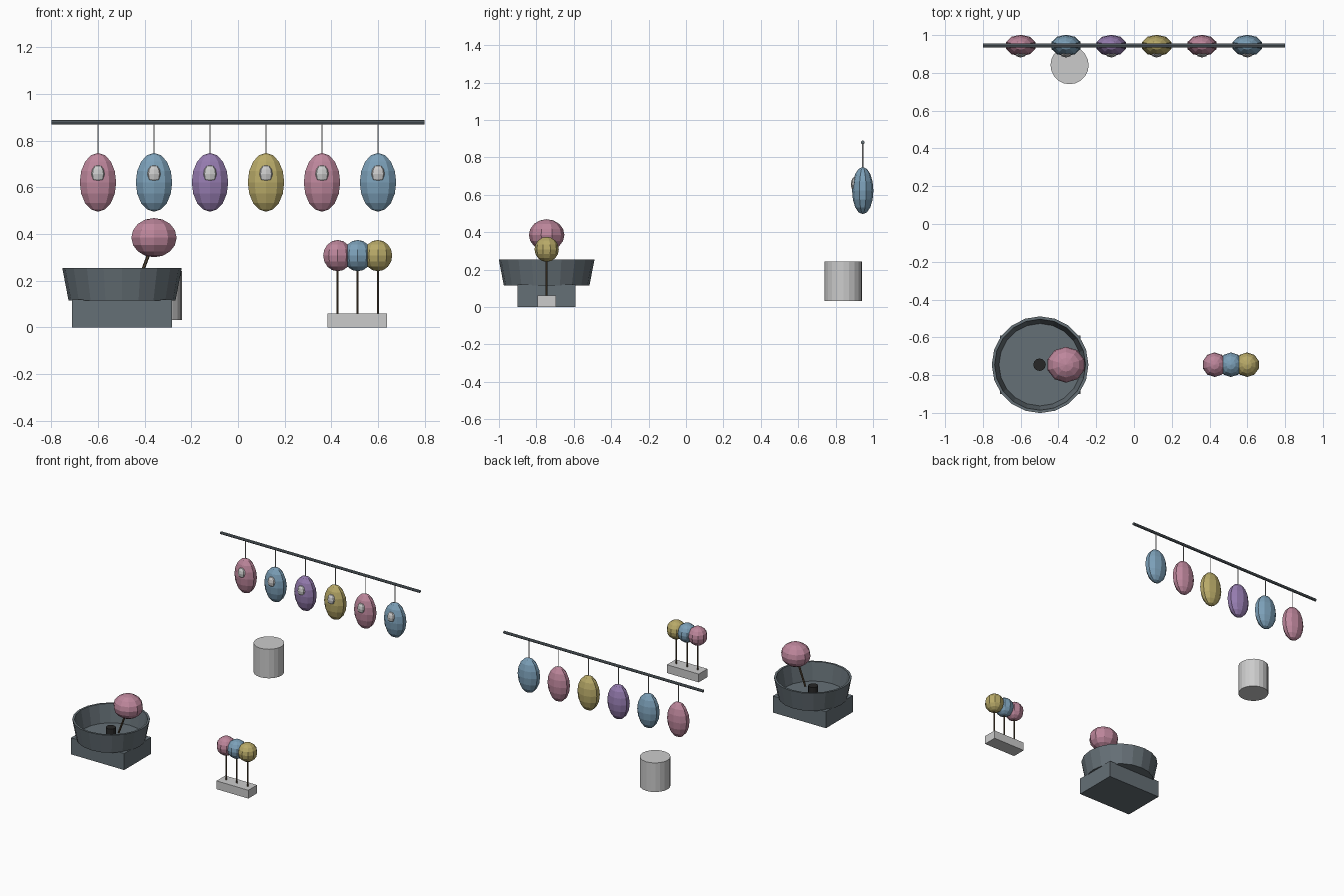
import bpy
from mathutils import Vector

if "Cube" in bpy.data.objects:
    bpy.data.objects.remove(bpy.data.objects["Cube"])


def material(name, rgb):
    m = bpy.data.materials.new(name)
    m.diffuse_color = (*rgb, 1)
    m.use_nodes = True
    m.node_tree.nodes["Principled BSDF"].inputs["Base Color"].default_value = m.diffuse_color
    return m


PINK = material("pink", (0.51, 0.24, 0.33))
BLUE = material("blue", (0.20, 0.35, 0.48))
PURPLE = material("purple", (0.30, 0.20, 0.43))
YELLOW = material("yellow", (0.48, 0.40, 0.14))
SLATE = material("slate", (0.13, 0.16, 0.18))
DARK = material("dark", (0.02, 0.02, 0.02))
WOOD = material("wood", (0.10, 0.07, 0.04))


def finish(name, mat):
    o = bpy.context.object
    o.name = name
    if mat:
        o.data.materials.append(mat)
    return o


def ball(name, loc, radii, mat=None, seg=10, rings=8):
    bpy.ops.mesh.primitive_uv_sphere_add(segments=seg, ring_count=rings, radius=1, location=loc)
    bpy.context.object.scale = radii
    return finish(name, mat)


def rod(name, a, b, r, mat=None, seg=8):
    a, b = Vector(a), Vector(b)
    bpy.ops.mesh.primitive_cylinder_add(vertices=seg, radius=r, depth=(b - a).length,
                                        location=(a + b) / 2)
    bpy.context.object.rotation_euler = (b - a).to_track_quat('Z', 'Y').to_euler()
    return finish(name, mat)


def box(name, loc, size, mat=None):
    bpy.ops.mesh.primitive_cube_add(size=1, location=loc)
    bpy.context.object.scale = size
    return finish(name, mat)


def lathe(name, loc, profile, seg, mat=None):
    # closed solid of revolution, capped at the first and last ring
    import math
    verts, faces = [], []
    for r, z in profile:
        for i in range(seg):
            t = 2 * math.pi * i / seg
            verts.append((r * math.cos(t), r * math.sin(t), z))
    for k in range(len(profile) - 1):
        for i in range(seg):
            j = (i + 1) % seg
            faces.append((k * seg + i, k * seg + j, (k + 1) * seg + j, (k + 1) * seg + i))
    last = (len(profile) - 1) * seg
    faces.append(tuple(reversed(range(seg))))
    faces.append(tuple(range(last, last + seg)))
    me = bpy.data.meshes.new(name)
    me.from_pydata(verts, [], faces)
    o = bpy.data.objects.new(name, me)
    o.location = loc
    bpy.context.collection.objects.link(o)
    if mat:
        me.materials.append(mat)
    return o


FY, RY = -0.745, 0.945   # front row and rail depth

# hanging rail with six bags
rod("rail", (-0.8, RY, 0.88), (0.8, RY, 0.88), 0.01, SLATE)
for i, mat in enumerate([PINK, BLUE, PURPLE, YELLOW, PINK, BLUE]):
    x = -0.6 + 0.24 * i
    rod(f"string_{i}", (x, RY, 0.73), (x, RY, 0.88), 0.003, None, 6)
    ball(f"bag_{i}", (x, RY, 0.622), (0.082, 0.057, 0.126), mat)
    ball(f"bag_badge_{i}", (x, 0.906, 0.657), (0.033, 0.025, 0.04), None, 8, 6)

# spinning machine: base, bowl, hub
box("machine_base", (-0.497, FY, 0.06), (0.427, 0.31, 0.12), SLATE)
lathe("bowl", (-0.497, FY, 0),
      [(0.229, 0.115), (0.256, 0.255), (0.241, 0.255), (0.218, 0.125)], 20, SLATE)
rod("hub", (-0.5, FY, 0.12), (-0.5, FY, 0.195), 0.033, DARK, 12)

# floss on a tilted stick
rod("floss_stick", (-0.437, FY, 0.17), (-0.365, FY, 0.36), 0.007, WOOD, 6)
ball("floss", (-0.36, FY, 0.385), (0.102, 0.095, 0.084), PINK)

# display stand with three sticks
box("display_block", (0.512, FY, 0.03), (0.255, 0.1, 0.06))
for i, mat in enumerate([PINK, BLUE, YELLOW]):
    x = 0.427 + 0.086 * i
    rod(f"display_stick_{i}", (x, FY, 0.05), (x, FY, 0.3), 0.005, WOOD, 6)
    ball(f"display_floss_{i}", (x, FY, 0.308), (0.065, 0.065, 0.067), mat)

# sugar drum under the rail
rod("drum", (-0.341, 0.841, 0.032), (-0.341, 0.841, 0.243), 0.101, None, 20)
